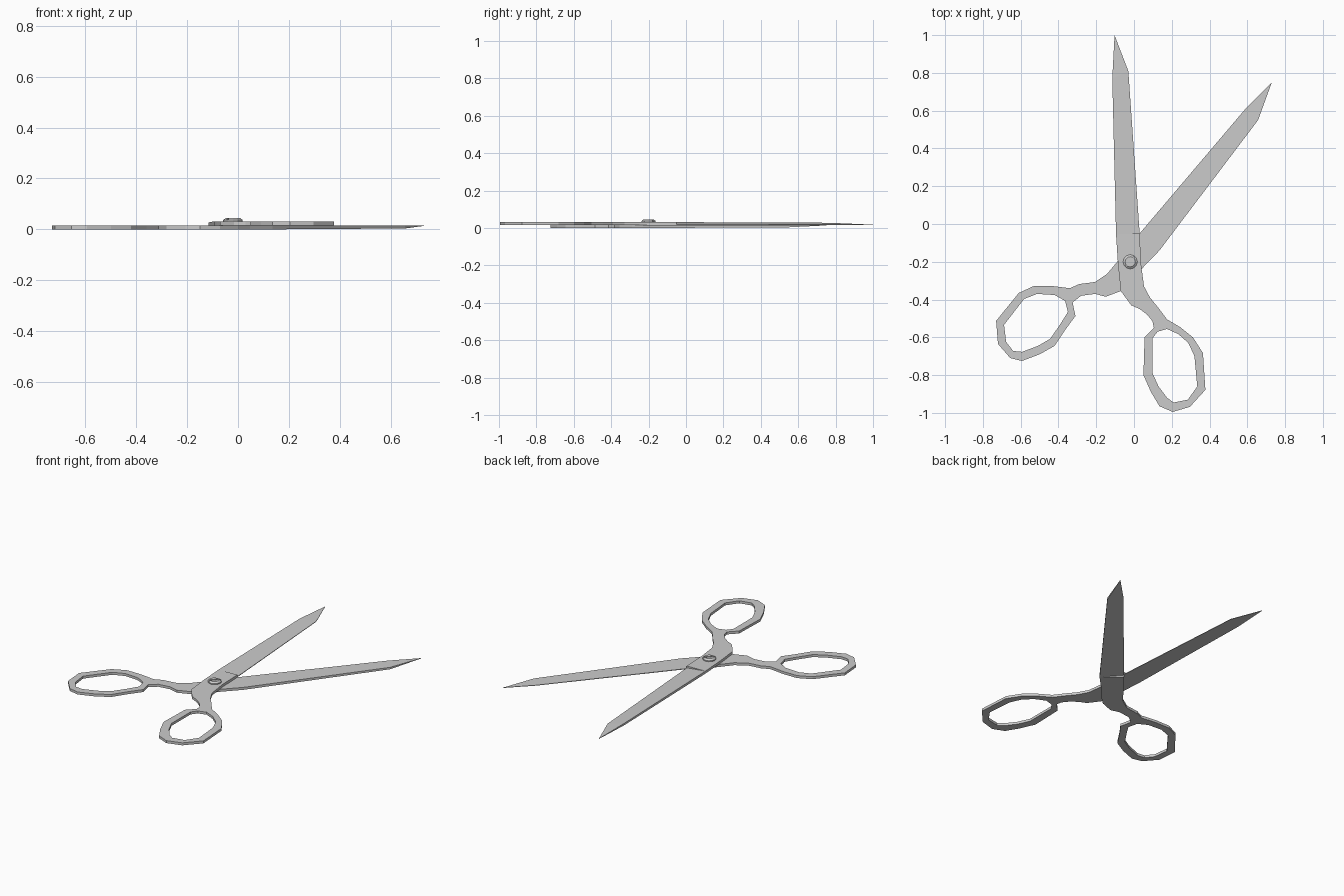
import bpy, bmesh, math

if "Cube" in bpy.data.objects:
    bpy.data.objects.remove(bpy.data.objects["Cube"])

T = 0.0155  # thickness of one half; the two halves meet at z = T


def finish(bm, name):
    bmesh.ops.recalc_face_normals(bm, faces=bm.faces)
    me = bpy.data.meshes.new(name)
    bm.to_mesh(me)
    bm.free()
    ob = bpy.data.objects.new(name, me)
    bpy.context.collection.objects.link(ob)
    return ob


def plate(name, outline, hole, z):
    """Flat plate with a finger hole, extruded by T."""
    bm = bmesh.new()
    for loop in (outline, hole):
        vs = [bm.verts.new((x, y, z)) for x, y in loop]
        for a, b in zip(vs, vs[1:] + vs[:1]):
            bm.edges.new((a, b))
    bmesh.ops.triangle_fill(bm, use_beauty=True, use_dissolve=False, edges=bm.edges[:])
    ext = bmesh.ops.extrude_face_region(bm, geom=bm.faces[:])["geom"]
    bmesh.ops.translate(bm, vec=(0, 0, T),
                        verts=[v for v in ext if isinstance(v, bmesh.types.BMVert)])
    return finish(bm, name)


def blade(name, pts, side):
    """Wedge blade: points run spine root, spine shoulder, tip, edge shoulder, edge root."""
    heights = (T, 0.012, 0.002, 0.003, 0.004)
    bm = bmesh.new()
    inner = [bm.verts.new((x, y, T)) for x, y in pts]
    outer = [bm.verts.new((x, y, T + side * h)) for (x, y), h in zip(pts, heights)]
    bm.faces.new(inner)
    # long outer face and pointed end
    bm.faces.new((outer[0], outer[1], outer[3], outer[4]))
    bm.faces.new((outer[1], outer[2], outer[3]))
    for i in range(4):
        bm.faces.new((inner[i], inner[i + 1], outer[i + 1], outer[i]))
    return finish(bm, name)


# upper half: handle and blade
upper_outline = [
    (0.03, -0.05), (0.037, -0.21), (0.053, -0.33), (0.085, -0.39), (0.13, -0.445),
    (0.175, -0.505), (0.243, -0.545), (0.312, -0.60), (0.365, -0.683), (0.378, -0.878),
    (0.296, -0.968), (0.205, -0.995), (0.135, -0.965), (0.09, -0.89), (0.05, -0.80),
    (0.056, -0.60), (0.105, -0.55), (0.098, -0.515), (0.07, -0.48), (0.03, -0.45),
    (-0.015, -0.43), (-0.07, -0.355), (-0.085, -0.21), (-0.095, -0.055)]
upper_hole = [
    (0.125, -0.57), (0.175, -0.556), (0.235, -0.583), (0.288, -0.63), (0.32, -0.70),
    (0.335, -0.86), (0.285, -0.93), (0.21, -0.945), (0.175, -0.92), (0.13, -0.86),
    (0.098, -0.79), (0.098, -0.605)]
plate("upper_handle", upper_outline, upper_hole, T)
blade("upper_blade", [(-0.095, -0.055), (-0.115, 0.77), (-0.103, 1.0),
                      (-0.03, 0.81), (0.03, -0.05)], 1)

# lower half: flipped, with its outer face downward
lower_outline = [
    (0.135, -0.14), (0.048, -0.23), (0.0, -0.29), (-0.07, -0.355), (-0.15, -0.385),
    (-0.206, -0.37), (-0.28, -0.38), (-0.325, -0.415), (-0.31, -0.487), (-0.36, -0.555),
    (-0.42, -0.645), (-0.50, -0.69), (-0.593, -0.725), (-0.655, -0.71), (-0.72, -0.635),
    (-0.73, -0.513), (-0.61, -0.365), (-0.53, -0.328), (-0.435, -0.328), (-0.34, -0.34),
    (-0.29, -0.318), (-0.206, -0.307), (-0.143, -0.265), (-0.085, -0.195), (0.03, -0.05)]
lower_hole = [
    (-0.365, -0.407), (-0.42, -0.376), (-0.513, -0.37), (-0.582, -0.397),
    (-0.688, -0.534), (-0.677, -0.624), (-0.64, -0.672), (-0.593, -0.677),
    (-0.508, -0.645), (-0.444, -0.608), (-0.39, -0.53), (-0.35, -0.466)]
plate("lower_handle", lower_outline, lower_hole, 0)
blade("lower_blade", [(0.135, -0.14), (0.657, 0.55), (0.73, 0.751),
                      (0.598, 0.619), (0.03, -0.05)], -1)

# pivot screw: short drum with a chamfered, slotted top
bm = bmesh.new()
rings = []
for r, z in ((0.038, 0.029), (0.038, 0.037), (0.027, 0.045)):
    rings.append([bm.verts.new((-0.02 + r * math.cos(a), -0.20 + r * math.sin(a), z))
                  for a in (math.tau * i / 12 for i in range(12))])
for lo, hi in zip(rings, rings[1:]):
    for i in range(12):
        j = (i + 1) % 12
        bm.faces.new((lo[i], lo[j], hi[j], hi[i]))
bm.faces.new(rings[0])
bm.faces.new(rings[-1])
screw = finish(bm, "pivot_screw")

# slot cutter
bpy.ops.mesh.primitive_cube_add(size=1, location=(-0.02, -0.20, 0.045),
                                rotation=(0, 0, math.radians(50)))
cutter = bpy.context.object
cutter.name = "slot_cutter"
cutter.scale = (0.1, 0.009, 0.012)
cutter.hide_render = True
cutter.display_type = 'WIRE'
mod = screw.modifiers.new("slot", 'BOOLEAN')
mod.operation = 'DIFFERENCE'
mod.object = cutter
